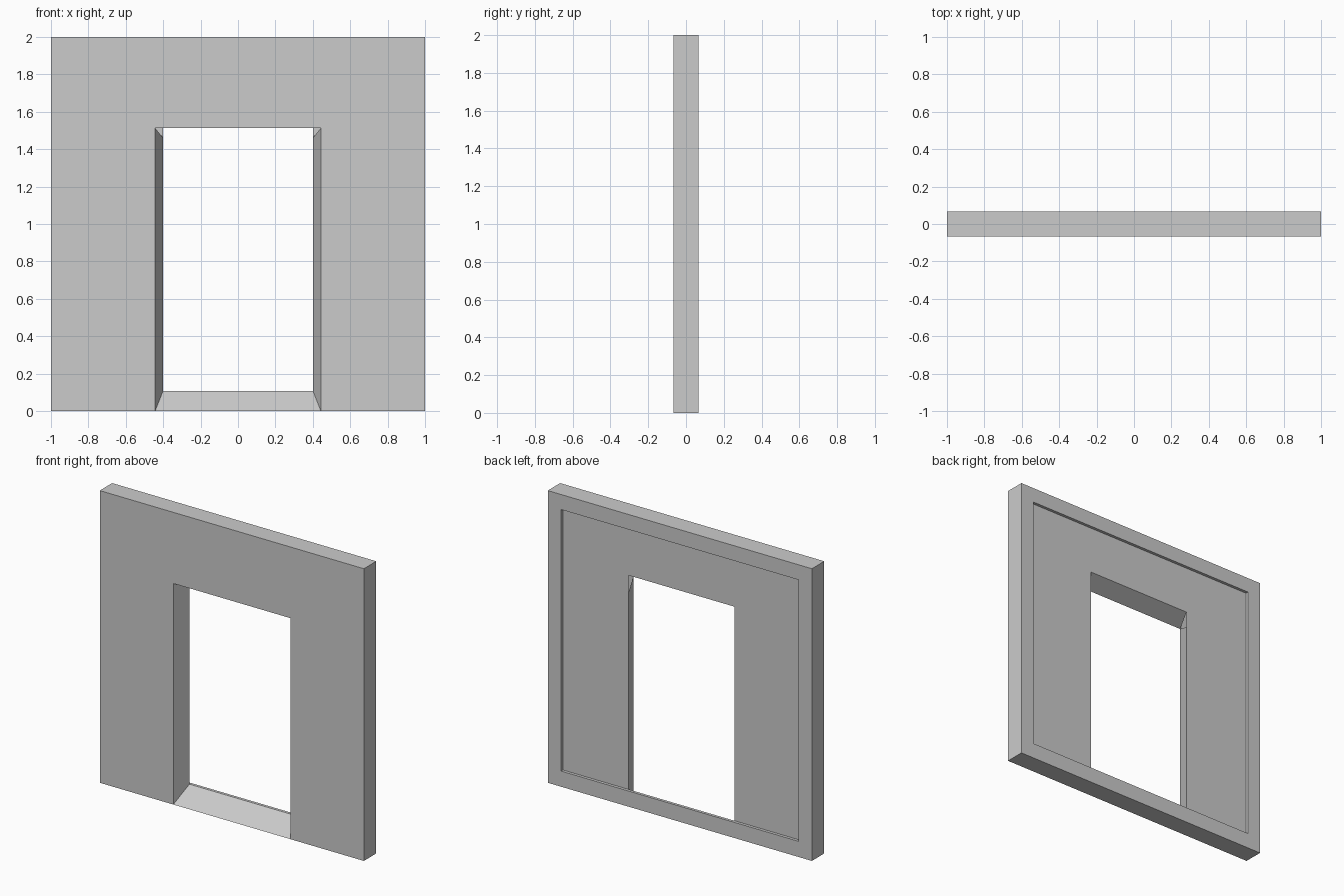
import bpy, bmesh

if "Cube" in bpy.data.objects:
    bpy.data.objects.remove(bpy.data.objects["Cube"])

# main dimensions
Y_FRONT, Y_BACK, Y_PANEL = -0.067, 0.067, 0.047   # front, back rim, recessed back panel
BORDER_X, BORDER_LOW, BORDER_HIGH = 0.9, 0.107, 1.897
FRONT_W, FRONT_TOP = 0.443, 1.513                 # doorway at the front
BACK_W, BACK_TOP, JAMB_TOP = 0.401, 1.572, 1.461  # doorway at the back panel

bm = bmesh.new()


def face(points):
    bm.faces.new([bm.verts.new(p) for p in points])


def rect(w, low, high, y):
    return [(-w, y, low), (w, y, low), (w, y, high), (-w, y, high)]


def band(a, b):
    """Join two four-cornered loops with quads."""
    for i in range(4):
        j = (i + 1) % 4
        face([a[i], a[j], b[j], b[i]])


def arch_face(outer, door):
    """Flat wall around a doorway that opens at the bottom edge."""
    left, right, right_top, left_top = outer
    face([left, *door, right, right_top, left_top])


# front wall and outer edges
front = rect(1, 0, 2, Y_FRONT)
back = rect(1, 0, 2, Y_BACK)
front_door = rect(FRONT_W, 0, FRONT_TOP, Y_FRONT)
arch_face(front, [front_door[i] for i in (0, 3, 2, 1)])
band(front, back)

# raised rim on the back, stepping in to the panel
rim = rect(BORDER_X, BORDER_LOW, BORDER_HIGH, Y_BACK)
panel = rect(BORDER_X, BORDER_LOW, BORDER_HIGH, Y_PANEL)
band(back, rim)
band(rim, panel)

# recessed back panel with its doorway
back_door = rect(BACK_W, BORDER_LOW, BACK_TOP, Y_PANEL)
notch = rect(BACK_W, BORDER_LOW, JAMB_TOP, Y_PANEL)
arch_face(panel, [back_door[0], notch[3], back_door[3],
                  back_door[2], notch[2], back_door[1]])

# sloping sill, splayed jambs (stopping short of the top) and lintel
face([front_door[0], front_door[1], back_door[1], back_door[0]])
face([front_door[3], front_door[2], back_door[2], back_door[3]])
for low, high in ((0, 3), (1, 2)):
    face([front_door[low], front_door[high], notch[high], notch[low]])

bmesh.ops.remove_doubles(bm, verts=bm.verts, dist=0.0005)
bmesh.ops.recalc_face_normals(bm, faces=bm.faces)
mesh = bpy.data.meshes.new("doorway_wall")
bm.to_mesh(mesh)
bm.free()
bpy.context.collection.objects.link(bpy.data.objects.new("doorway_wall", mesh))
